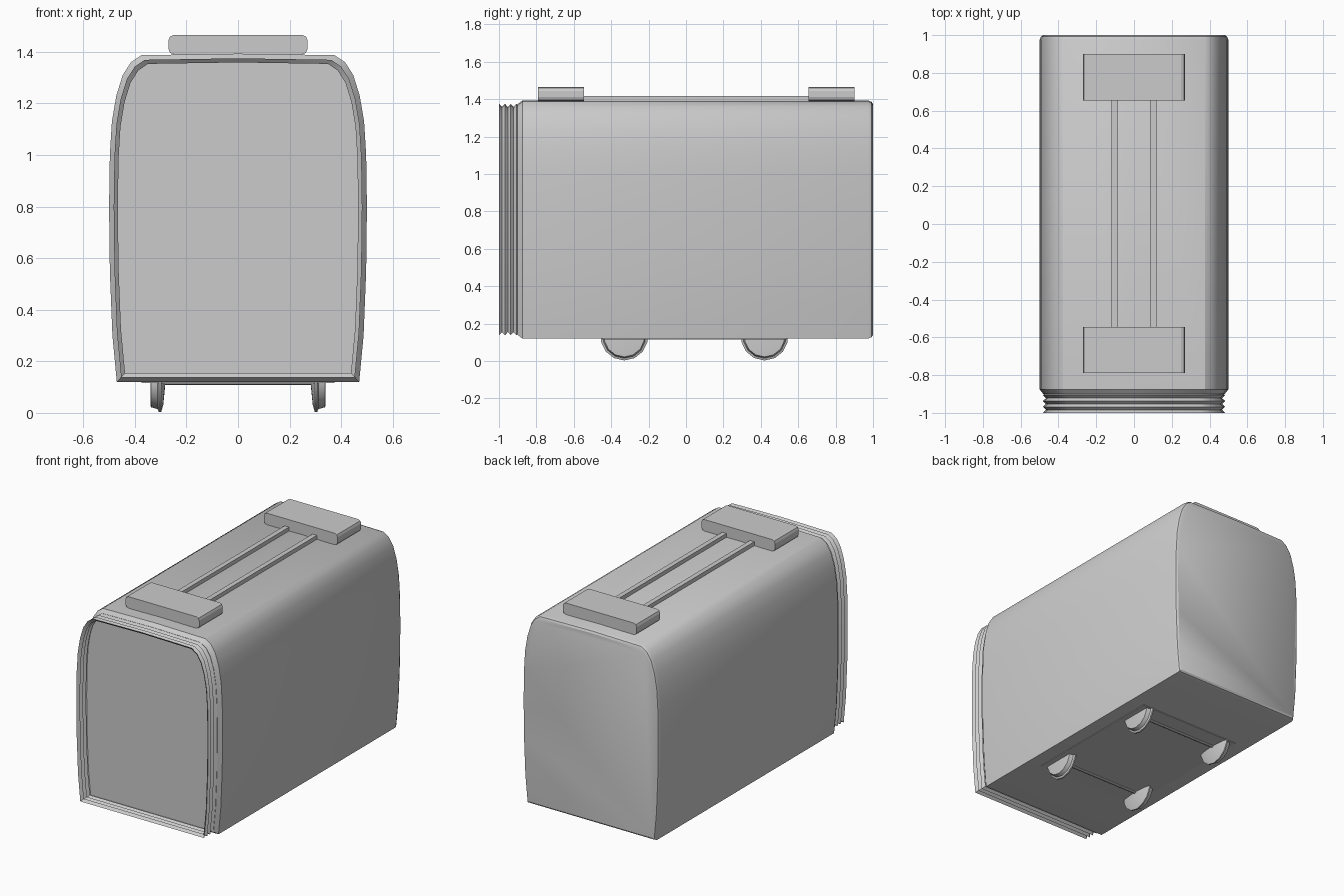
import bpy, bmesh, math
from mathutils import Matrix

cube = bpy.data.objects.get("Cube")
if cube:
    bpy.data.objects.remove(cube, do_unlink=True)

# Single grey paint
GREY = (0.6, 0.6, 0.6, 1)
paint = bpy.data.materials.new("plain_grey")
paint.use_nodes = True
paint.diffuse_color = GREY
paint.node_tree.nodes["Principled BSDF"].inputs["Base Color"].default_value = GREY


def finish(name, bm, smooth=True):
    bmesh.ops.recalc_face_normals(bm, faces=bm.faces)
    mesh = bpy.data.meshes.new(name)
    bm.to_mesh(mesh)
    bm.free()
    mesh.materials.append(paint)
    ob = bpy.data.objects.new(name, mesh)
    bpy.context.collection.objects.link(ob)
    if smooth:
        bpy.ops.object.select_all(action='DESELECT')
        ob.select_set(True)
        bpy.context.view_layer.objects.active = ob
        bpy.ops.object.shade_smooth_by_angle(angle=math.radians(30))
    return ob


def loft(name, rings, caps):
    """Skin a list of closed rings; caps are the ring indices to fill."""
    bm = bmesh.new()
    loops = [[bm.verts.new(p) for p in ring] for ring in rings]
    for a, b in zip(loops, loops[1:]):
        for i in range(len(a)):
            j = (i + 1) % len(a)
            bm.faces.new((a[i], a[j], b[j], b[i]))
    for i in caps:
        bm.faces.new(loops[i])
    return finish(name, bm)


def box(name, x, y, z):
    bm = bmesh.new()
    bmesh.ops.create_cube(bm, size=1)
    size = [b - a for a, b in (x, y, z)]
    mid = [(a + b) / 2 for a, b in (x, y, z)]
    bmesh.ops.transform(bm, matrix=Matrix.Translation(mid) @ Matrix.Diagonal((*size, 1)), verts=bm.verts)
    return finish(name, bm, False)


# Carriage cross-section: gently bulging sides and rounded roof corners
HALF = [(0.47, 0.12), (0.487, 0.3), (0.497, 0.55), (0.5, 0.8), (0.497, 1.0),
        (0.489, 1.13), (0.472, 1.23), (0.447, 1.31), (0.415, 1.36), (0.375, 1.387)]
SECTION = HALF + [(0, 1.393)] + [(-x, z) for x, z in reversed(HALF)]
MID = 0.757


def ring(y, inset):
    sx, sz = 1 - inset / 0.5, 1 - inset / 0.637
    return [(x * sx, y, MID + (z - MID) * sz) for x, z in SECTION]


loft("carriage_body",
     [ring(-0.9, 0.02), ring(-0.875, 0), ring(0.975, 0), ring(0.993, 0.008), ring(1, 0.02)],
     (0, -1))

# Open pleated gangway at the front
pleats = [ring(-0.89 - 0.11 * i / 7, 0.034 if i % 2 == 0 else 0.018) for i in range(8)]
loft("gangway_bellows", pleats, ())

# Roof boxes with rounded long edges, joined by two rails
for name, y0, y1 in (("front_roof_box", -0.79, -0.545), ("rear_roof_box", 0.655, 0.9)):
    ob = box(name, (-0.27, 0.27), (y0, y1), (1.39, 1.466))
    bm = bmesh.new()
    bm.from_mesh(ob.data)
    edges = [e for e in bm.edges if abs(e.verts[0].co.y - e.verts[1].co.y) > 0.1]
    bmesh.ops.bevel(bm, geom=edges, offset=0.022, segments=2, affect='EDGES', profile=0.5)
    bm.to_mesh(ob.data)
    bm.free()
for side, s in (("left", 1), ("right", -1)):
    box(side + "_roof_rail", (s * 0.102 - 0.016, s * 0.102 + 0.016), (-0.56, 0.67), (1.385, 1.417))

# Underframe
box("underframe", (-0.375, 0.375), (-0.45, 0.54), (0.116, 0.14))

# Flanged wheels, each turned from an x/radius profile, and their axles
WHEEL = [(0.283, 0.03), (0.29, 0.1), (0.298, 0.127), (0.307, 0.127), (0.312, 0.115), (0.338, 0.108), (0.34, 0.09)]
for end, y in (("front", -0.33), ("rear", 0.42)):
    for side, s in (("left", 1), ("right", -1)):
        rings = [[(s * x, y + r * math.cos(k * math.tau / 14 + math.pi / 2),
                   0.13 + r * math.sin(k * math.tau / 14 + math.pi / 2)) for k in range(14)]
                 for x, r in WHEEL]
        loft(f"{end}_{side}_wheel", rings, (0, -1))
    bm = bmesh.new()
    bmesh.ops.create_cone(bm, cap_ends=True, segments=10, radius1=0.014, radius2=0.014, depth=0.6,
                          matrix=Matrix.Translation((0, y, 0.121)) @ Matrix.Rotation(math.pi / 2, 4, 'Y'))
    finish(end + "_axle", bm)
